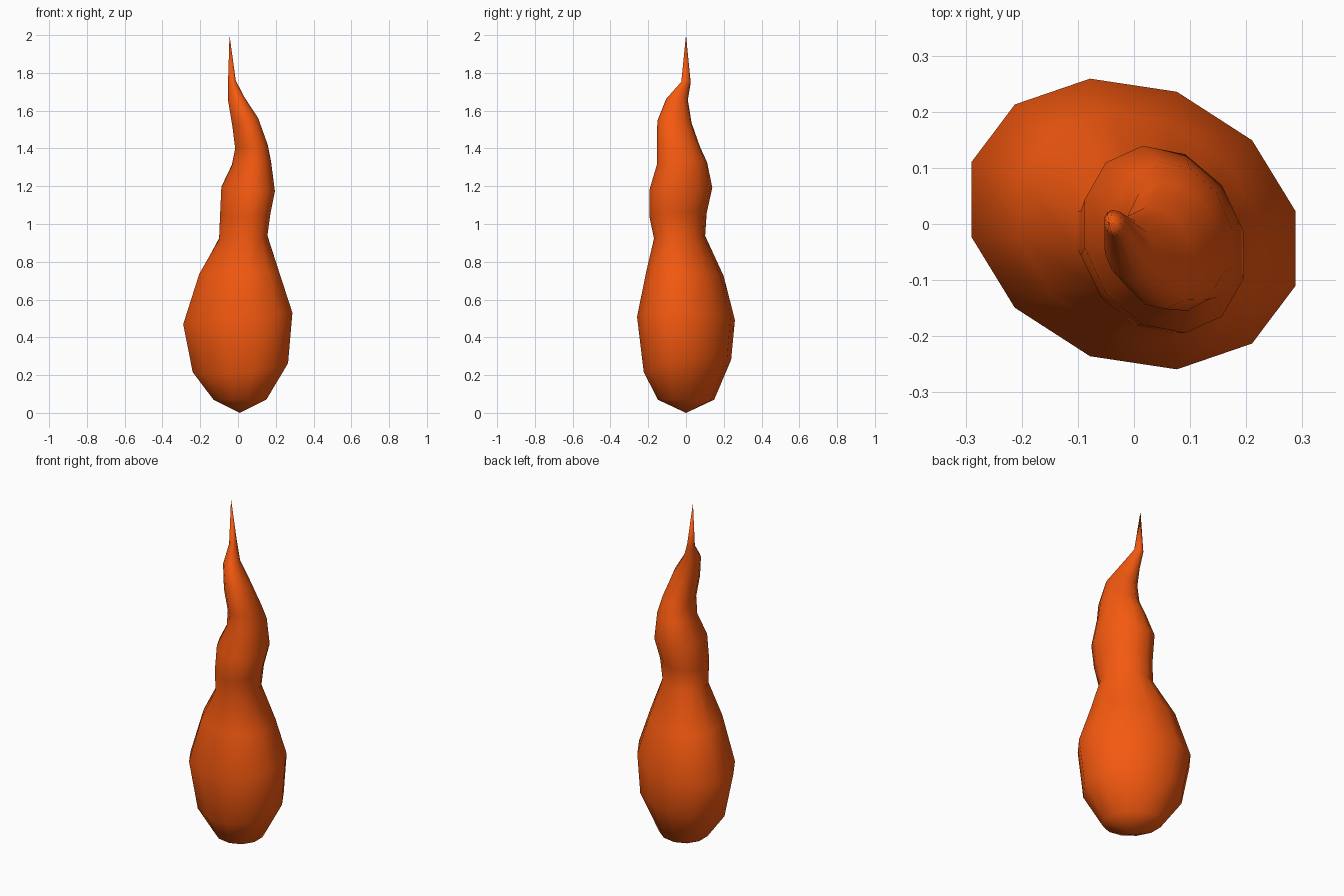
import bpy, bmesh
from math import sin, cos, radians

if "Cube" in bpy.data.objects:
    bpy.data.objects.remove(bpy.data.objects["Cube"])

SIDES = 12
# Flame cross-sections: z, x min, x max, y min, y max, tilt along x, tilt along y
RINGS = [
    (0.07, -.13, .15, -.15, .15, 0, 0),
    (0.25, -.24, .265, -.225, .24, .03, .04),
    (0.50, -.29, .288, -.26, .26, .03, 0),
    (0.735, -.205, .22, -.212, .20, 0, -.01),
    (0.93, -.10, .155, -.17, .102, .01, .01),
    (1.05, -.095, .172, -.195, .11, .01, .01),
    (1.185, -.088, .195, -.195, .14, -.01, .005),
    (1.32, -.032, .175, -.155, .112, .01, .01),
    (1.41, -.015, .157, -.155, .075, .01, 0),
    (1.54, -.03, .107, -.152, .03, .02, 0),
    (1.66, -.052, .035, -.105, .01, .01, 0),
    (1.75, -.053, -.012, -.025, .025, .01, 0),
]

bm = bmesh.new()


def ring(z, x0, x1, y0, y1, tx, ty):
    verts = []
    for i in range(SIDES):
        t = radians(15 + 360 / SIDES * i)
        c, s = cos(t) / cos(radians(15)), sin(t - radians(10))
        verts.append(bm.verts.new(((x0 + x1) / 2 + (x1 - x0) / 2 * c,
                                   (y0 + y1) / 2 + (y1 - y0) / 2 * s,
                                   z + tx * c + ty * s)))
    return verts


# Loft the body, then close it with a bottom pole and a sharp tip
loops = [ring(*r) for r in RINGS]
bottom = bm.verts.new((0.01, 0, 0))
tip = bm.verts.new((-0.045, 0, 2))
for i in range(SIDES):
    j = (i + 1) % SIDES
    for a, b in zip(loops, loops[1:]):
        bm.faces.new((a[i], a[j], b[j], b[i]))
    bm.faces.new((bottom, loops[0][j], loops[0][i]))
    bm.faces.new((loops[-1][i], loops[-1][j], tip))
bmesh.ops.recalc_face_normals(bm, faces=bm.faces)
for f in bm.faces:
    f.smooth = True

mesh = bpy.data.meshes.new("flame")
bm.to_mesh(mesh)
bm.free()
flame = bpy.data.objects.new("flame", mesh)
bpy.context.collection.objects.link(flame)

# Orange material
mat = bpy.data.materials.new("flame_orange")
mat.diffuse_color = (0.91, 0.1, 0.005, 1)
mat.use_nodes = True
mat.node_tree.nodes["Principled BSDF"].inputs["Base Color"].default_value = mat.diffuse_color
mesh.materials.append(mat)
